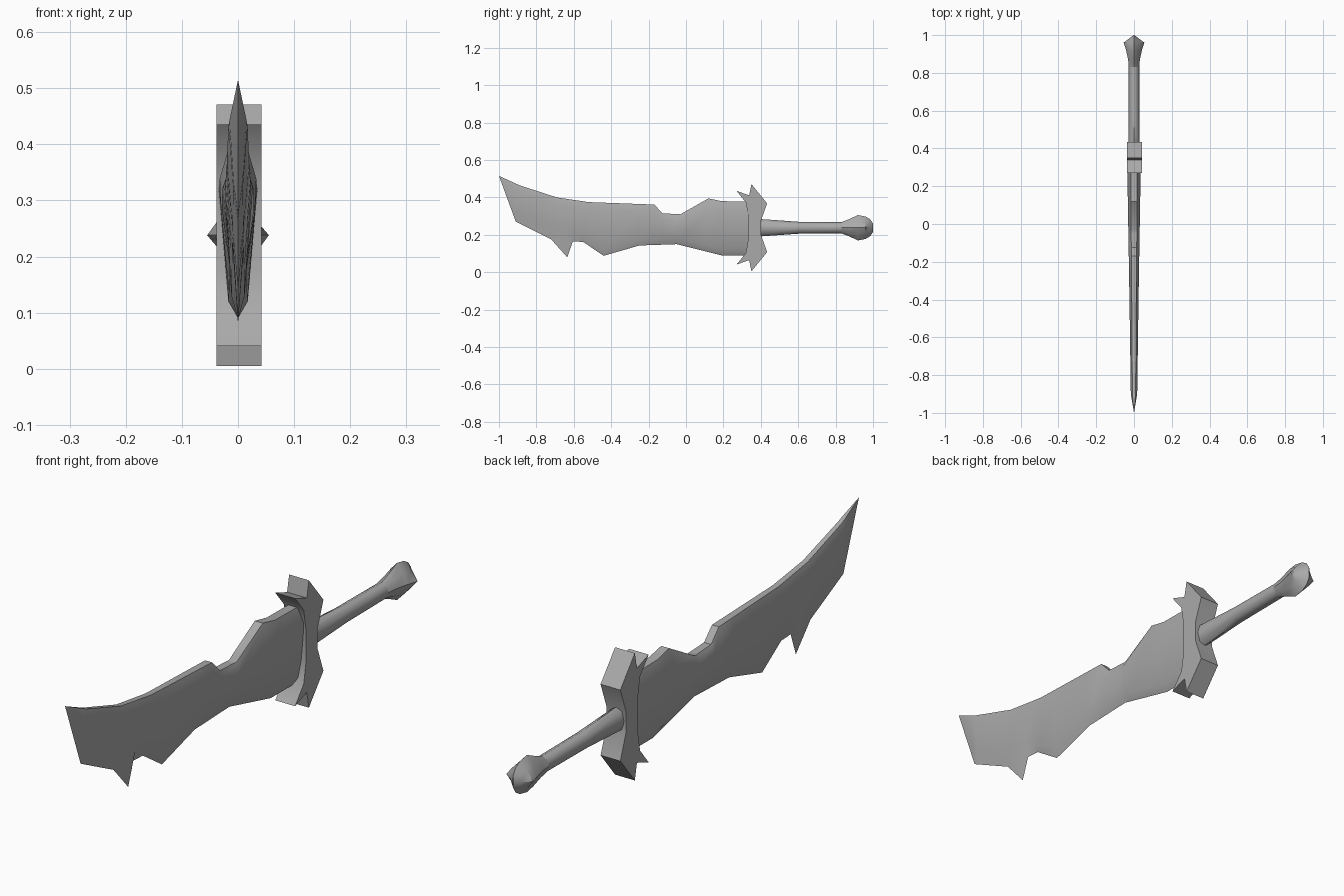
import bpy
import bmesh
from math import radians

cube = bpy.data.objects.get("Cube")
if cube:
    bpy.data.objects.remove(cube)

grey = bpy.data.materials.new("plain grey")
grey.use_nodes = True
colour = (0.4, 0.4, 0.4, 1)
grey.diffuse_color = colour
grey.node_tree.nodes["Principled BSDF"].inputs["Base Color"].default_value = colour


def finish(name, bm, angle):
    """Turn the mesh into a shaded, coloured object."""
    bmesh.ops.remove_doubles(bm, verts=bm.verts, dist=0.0005)
    bmesh.ops.recalc_face_normals(bm, faces=bm.faces)
    mesh = bpy.data.meshes.new(name)
    bm.to_mesh(mesh)
    bm.free()
    mesh.materials.append(grey)
    obj = bpy.data.objects.new(name, mesh)
    bpy.context.collection.objects.link(obj)
    bpy.ops.object.select_all(action="DESELECT")
    obj.select_set(True)
    bpy.context.view_layer.objects.active = obj
    bpy.ops.object.shade_smooth_by_angle(angle=radians(angle))
    return obj


def loft(name, sections, angle):
    """Bridge equal-sized rings of points and cap both ends."""
    bm = bmesh.new()
    rings = [[bm.verts.new(p) for p in s] for s in sections]
    for a, b in zip(rings, rings[1:]):
        for i in range(len(a)):
            j = (i + 1) % len(a)
            bm.faces.new((a[i], a[j], b[j], b[i]))
    bm.faces.new(rings[0])
    bm.faces.new(rings[-1])
    return finish(name, bm, angle)


def height(line, y):
    """Height of a polyline at y."""
    for (y0, z0), (y1, z1) in zip(line, line[1:]):
        if y <= y1:
            return z0 + (z1 - z0) * (y - y0) / (y1 - y0)
    return line[-1][1]


# Blade: notched spine, jagged cutting edge and the bevel line above it
spine = [(-1, .515), (-.89, .465), (-.69, .4), (-.52, .375), (-.17, .362),
         (-.125, .315), (-.03, .31), (.12, .395), (.19, .38), (.35, .378)]
edge = [(-1, .515), (-.91, .27), (-.72, .175), (-.635, .08), (-.605, .165),
        (-.55, .162), (-.44, .088), (-.25, .143), (-.05, .15), (.19, .09), (.35, .09)]
bevel = [(-1, .515), (-.91, .33), (-.72, .25), (-.58, .21), (-.44, .13),
         (-.25, .175), (-.05, .18), (.19, .12), (.35, .12)]
width = [(-1, 0), (-.9, .017), (-.4, .024), (.2, .034), (.35, .035)]

blade = []
for y in sorted({p[0] for p in spine + edge}):
    low, mid, top, w = (height(line, y) for line in (edge, bevel, spine, width))
    side = [(w * .5, mid), (w, mid + (top - mid) * .78), (w * .5, top)]
    ring = [(0, low)] + side + [(-x, z) for x, z in reversed(side)]
    blade.append([(x, y, z) for x, z in ring])
loft("blade", blade, 40)

# Guard: one half outline mirrored top to bottom, extruded across
mid_z = .238
half = [(.40, .036), (.434, .13), (.35, .233), (.338, .173), (.27, .197),
        (.32, .135), (.333, .06)]
outline = [(y, mid_z + z) for y, z in half]
outline += [(y, mid_z - z) for y, z in reversed(half)]
loft("guard", [[(x, y, z) for y, z in outline] for x in (-.038, .042)], 45)

# Grip and pommel: eight-sided rings of (y, x radius, z radius, diagonal factor)
def ring(y, rx, rz, diagonal):
    d = diagonal
    unit = [(1, 0), (d, d), (0, 1), (-d, d), (-1, 0), (-d, -d), (0, -1), (d, -d)]
    return [(x * rx, y, mid_z + z * rz) for x, z in unit]


loft("grip", [ring(.38, .03, .047, .7), ring(.42, .03, .045, .7),
              ring(.6, .029, .032, .7), ring(.85, .028, .03, .7)], 50)
loft("pommel", [ring(.83, .028, .03, .7), ring(.87, .031, .045, .66),
                ring(.92, .042, .068, .6), ring(.96, .055, .06, .52),
                ring(.985, .022, .045, .55), ring(1, .002, .022, .6)], 40)
